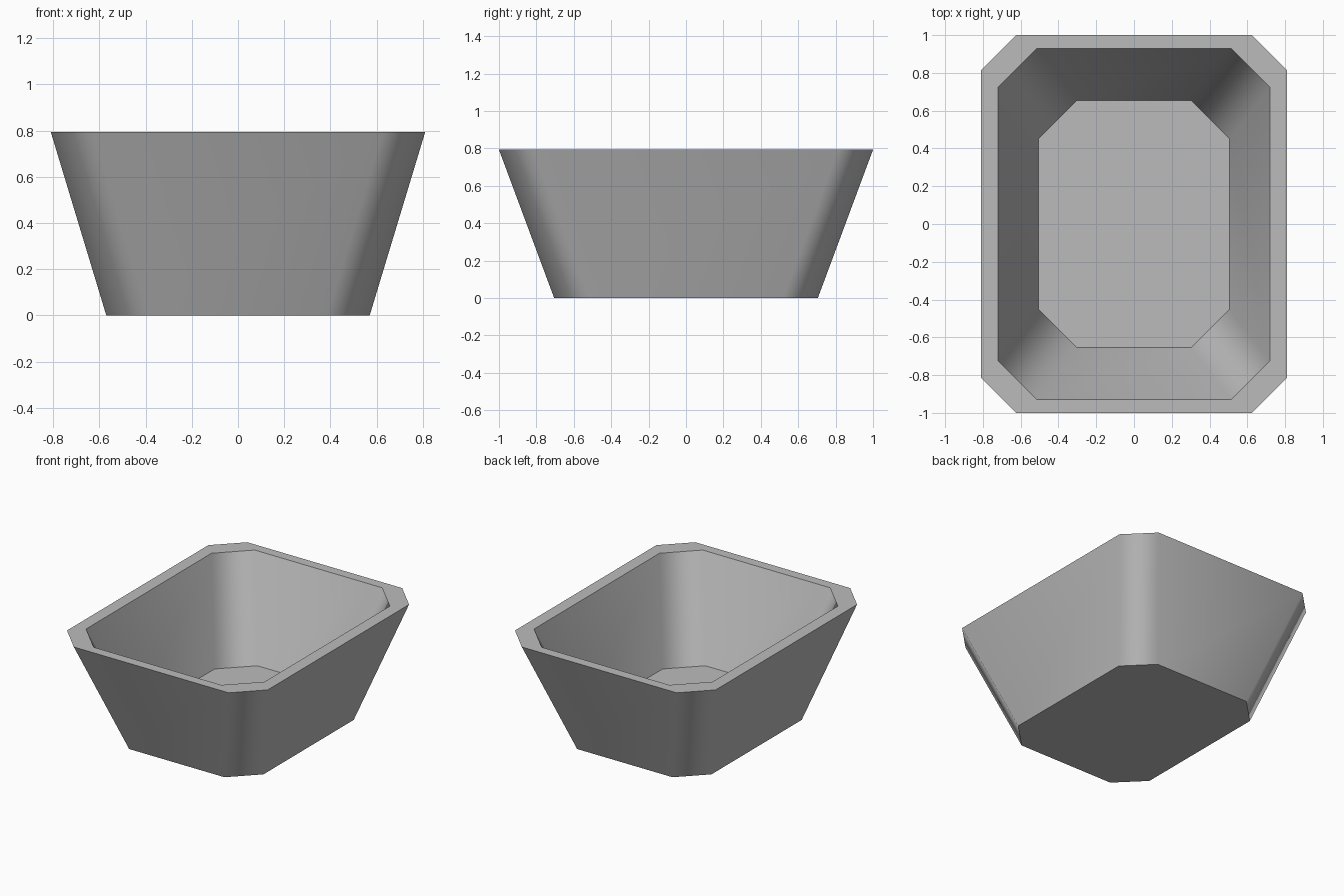
import bpy
import bmesh
import math

cube = bpy.data.objects.get("Cube")
if cube:
    bpy.data.objects.remove(cube, do_unlink=True)

# Single plain grey
grey = bpy.data.materials.new("grey")
grey.use_nodes = True
colour = (0.5, 0.5, 0.5, 1)
grey.diffuse_color = colour
grey.node_tree.nodes["Principled BSDF"].inputs["Base Color"].default_value = colour


def ring(bm, x, y, cut, z):
    """Rectangle of half size x, y with cut corners, counter-clockwise."""
    quarter = [(x, y - cut), (x - cut, y)]
    points = []
    for sx, sy in ((1, 1), (-1, 1), (-1, -1), (1, -1)):
        corner = quarter if sx == sy else quarter[::-1]
        points += [(sx * px, sy * py, z) for px, py in corner]
    return [bm.verts.new(p) for p in points]


# Rings run from the underside, over the rim and down to the inner floor
HEIGHT = 0.793
FLOOR = 0.11
sections = [
    (0.57, 0.705, 0.185, 0),
    (0.81, 1.0, 0.185, HEIGHT),
    (0.72, 0.928, 0.205, HEIGHT),
    (0.505, 0.655, 0.203, FLOOR),
]
bm = bmesh.new()
rings = [ring(bm, *s) for s in sections]
for low, high in zip(rings, rings[1:]):
    for i in range(len(low)):
        j = (i + 1) % len(low)
        bm.faces.new((low[i], low[j], high[j], high[i]))
bm.faces.new(rings[0][::-1])
bm.faces.new(rings[-1])
bmesh.ops.recalc_face_normals(bm, faces=bm.faces)

mesh = bpy.data.meshes.new("planter_tub")
bm.to_mesh(mesh)
bm.free()
mesh.materials.append(grey)
tub = bpy.data.objects.new("planter_tub", mesh)
bpy.context.collection.objects.link(tub)

# Soft wall corners, crisp rim, floor and base edges
bpy.ops.object.select_all(action="DESELECT")
tub.select_set(True)
bpy.context.view_layer.objects.active = tub
bpy.ops.object.shade_smooth_by_angle(angle=math.radians(55))
weighted = tub.modifiers.new("weighted_normals", "WEIGHTED_NORMAL")
weighted.keep_sharp = True
